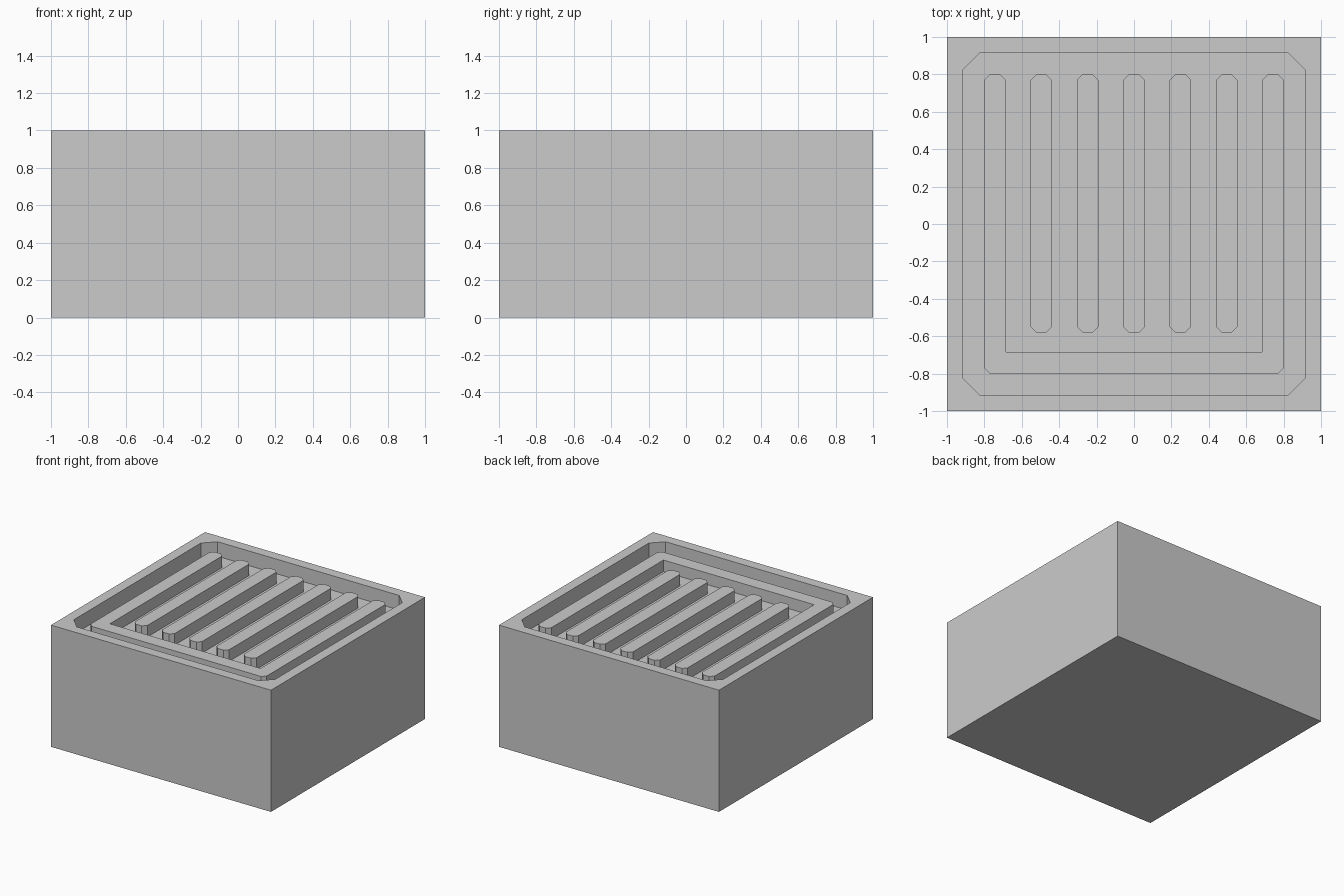
import bpy, bmesh

if "Cube" in bpy.data.objects:
    bpy.data.objects.remove(bpy.data.objects["Cube"])

FLOOR, BAR_TOP = 0.88, 0.975


def chamfered(x0, x1, y0, y1, c):
    """Counter-clockwise rectangle with cut corners, two points per corner."""
    return [(x0, y0 + c), (x0 + c, y0), (x1 - c, y0), (x1, y0 + c),
            (x1, y1 - c), (x1 - c, y1), (x0 + c, y1), (x0, y1 - c)]


def finish(bm, name):
    bmesh.ops.recalc_face_normals(bm, faces=bm.faces)
    mesh = bpy.data.meshes.new(name)
    bm.to_mesh(mesh)
    bm.free()
    obj = bpy.data.objects.new(name, mesh)
    bpy.context.collection.objects.link(obj)
    return obj


def loop(bm, points, z):
    return [bm.verts.new((x, y, z)) for x, y in points]


def walls(bm, low, high):
    n = len(low)
    for i in range(n):
        j = (i + 1) % n
        bm.faces.new((low[i], low[j], high[j], high[i]))


def prism(name, points, z0, z1):
    bm = bmesh.new()
    low, high = loop(bm, points, z0), loop(bm, points, z1)
    bm.faces.new(low)
    bm.faces.new(high)
    walls(bm, low, high)
    return finish(bm, name)


# Block with a sunken, corner-cut tray in its top
bm = bmesh.new()
square = [(-1, -1), (1, -1), (1, 1), (-1, 1)]
tray = chamfered(-0.915, 0.915, -0.915, 0.915, 0.09)
base, top = loop(bm, square, 0), loop(bm, square, 1)
lip, floor = loop(bm, tray, 1), loop(bm, tray, FLOOR)
bm.faces.new(base)
walls(bm, base, top)
for i in range(4):
    a, b, c = lip[2 * i], lip[2 * i + 1], lip[(2 * i + 2) % 8]
    bm.faces.new((top[i], a, b))
    bm.faces.new((top[i], b, c, top[(i + 1) % 4]))
walls(bm, floor, lip)
bm.faces.new(floor)
finish(bm, "block")

# U-shaped rail, open towards the back
half = [(0.80, -0.77), (0.80, 0.77), (0.77, 0.80), (0.715, 0.80),
        (0.685, 0.77), (0.685, -0.685)]
right = [(0.77, -0.80)] + half
left = [(-x, y) for x, y in reversed(right)]
prism("u_rail", right + left, FLOOR, BAR_TOP)

# Five bars inside the rail
for i in range(-2, 3):
    x = 0.248 * i
    prism("bar", chamfered(x - 0.057, x + 0.057, -0.58, 0.80, 0.03), FLOOR, BAR_TOP)
